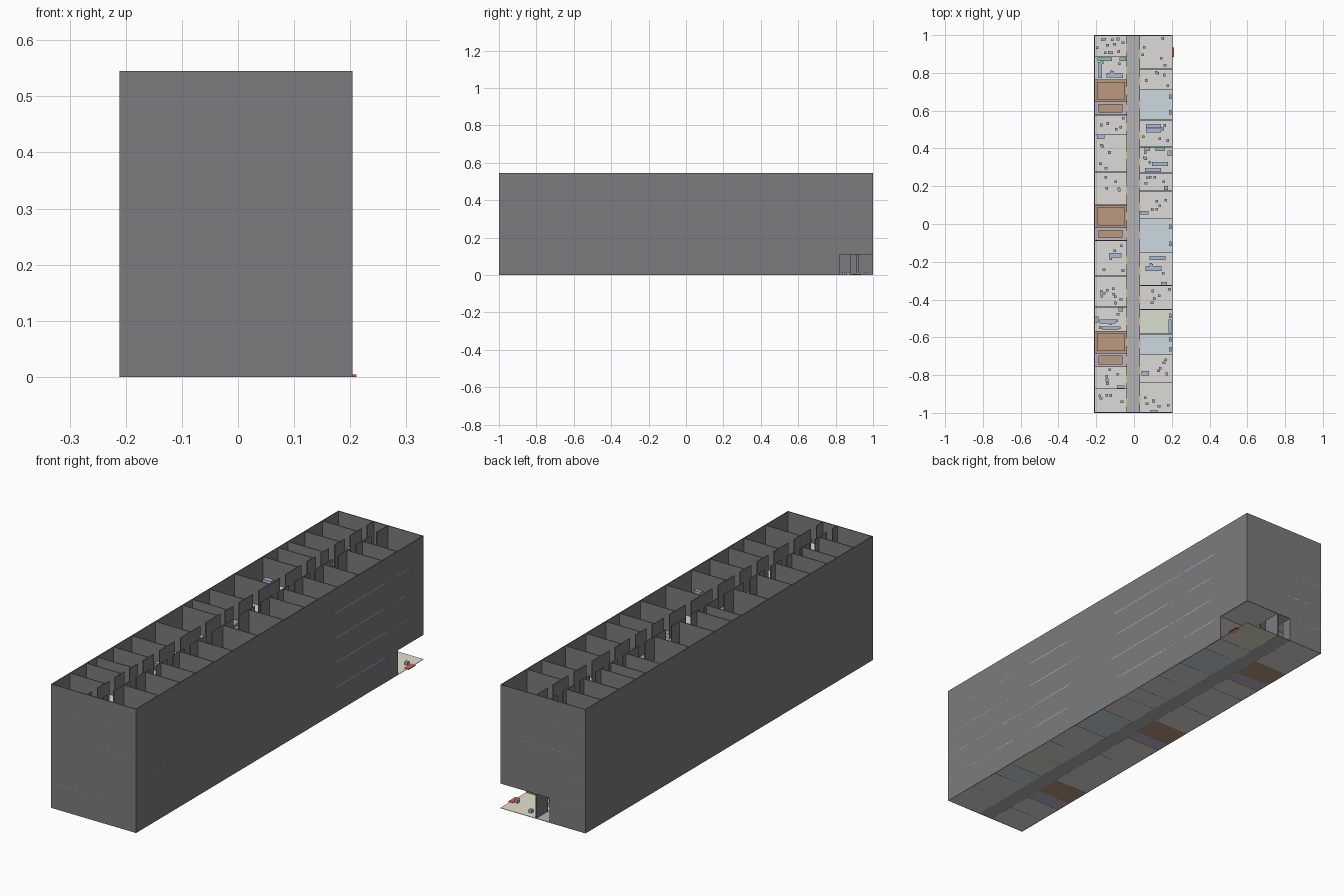
import bpy, bmesh, random
from mathutils import Matrix

if "Cube" in bpy.data.objects:
    bpy.data.objects.remove(bpy.data.objects["Cube"])

random.seed(4)
H, FLOORS = 0.109, 5
XL, XR = -0.211, 0.204          # outer faces
CL, CR = -0.038, 0.031          # corridor wall centres
T = 0.004                       # wall thickness
SLAB = 0.002
boxes = {}


def box(part, x0, x1, y0, y1, z0, z1):
    """Queue a box for the named part."""
    boxes.setdefault(part, []).append((x0, x1, y0, y1, z0, z1))


def build(part, color):
    bm = bmesh.new()
    for x0, x1, y0, y1, z0, z1 in boxes.get(part, []):
        m = Matrix.Translation(((x0 + x1) / 2, (y0 + y1) / 2, (z0 + z1) / 2))
        m = m @ Matrix.Diagonal((x1 - x0, y1 - y0, z1 - z0, 1))
        bmesh.ops.create_cube(bm, size=1, matrix=m)
    me = bpy.data.meshes.new(part)
    bm.to_mesh(me)
    bm.free()
    ob = bpy.data.objects.new(part, me)
    bpy.context.collection.objects.link(ob)
    mat = bpy.data.materials.new(part)
    mat.diffuse_color = (*color, 1)
    mat.use_nodes = True
    mat.node_tree.nodes["Principled BSDF"].inputs["Base Color"].default_value = mat.diffuse_color
    me.materials.append(mat)


# Room boundaries along y, from back to front
left_y = [1, .885, .764, .647, .577, .472, .275, .1, -.02, -.087,
          -.275, -.44, -.568, -.684, -.756, -.87, -1]
right_y = [1, .82, .714, .55, .408, .27, .175, .03, -.15,
           -.325, -.453, -.582, -.69, -.84, -1]
left_kind = {2: "stair", 3: "lift", 7: "stair", 8: "lift", 12: "stair", 13: "lift"}
right_kind = {2: "blue_floor", 7: "blue_floor", 10: "green_floor", 11: "blue_floor"}

# Outer shell, with the ground-floor entrance corner left open
top = H * FLOORS
box("outer_wall", XL, XL + T, -1, 1, 0, top)
box("outer_wall", XL, XR, -1, -1 + T, 0, top)
box("outer_wall", XR - T, XR, -1, .818, 0, top)
box("outer_wall", XR - T, XR, .818, 1, H, top)
box("outer_wall", XL, CL, 1 - T, 1, 0, top)
box("outer_wall", CL, XR, 1 - T, 1, H, top)

# Larger furniture: centre x, centre y, width, depth
desks = [(-.18, .815, .022, .085), (-.104, .788, .085, .025), (.104, .519, .08, .021),
         (.104, .495, .08, .021), (.138, .318, .085, .021), (.1, .285, .085, .021),
         (-.1, -.165, .065, .025), (.125, -.18, .085, .021), (.103, -.235, .085, .025),
         (-.14, -.515, .085, .021), (-.125, -.552, .085, .017), (.055, .06, .042, .02),
         (-.175, .46, .04, .02), (.105, -.992, .04, .014), (-.07, -.865, .04, .018),
         (.06, -.79, .04, .025), (.19, -.54, .016, .07)]
cabinets = [(-.155, .872, .075, .02), (-.06, .872, .035, .02), (.07, .398, .03, .024),
            (.14, .396, .05, .02), (.188, .375, .02, .03), (.17, .19, .022, .022),
            (-.07, -.453, .026, .02), (-.197, -.505, .018, .032), (.16, -.317, .032, .02)]

for f in range(FLOORS):
    z, zf = f * H, f * H + SLAB
    zt = z + H
    box("corridor_floor", CL, CR, -1, 1, z, zf)
    for ys, kinds, xa, xb, xc in ((left_y, left_kind, XL, CL, CL),
                                  (right_y, right_kind, CR, XR, CR)):
        for i, (y1, y0) in enumerate(zip(ys, ys[1:])):
            kind = kinds.get(i, "room_floor")
            mid = (y0 + y1) / 2 - .01 * (kind == "room_floor")
            gap = min(.02, (y1 - y0) * .25)
            # Corridor wall either side of the doorway, and its threshold
            box("corridor_wall", xc - T / 2, xc + T / 2, y0, mid - gap, z, zt)
            box("corridor_wall", xc - T / 2, xc + T / 2, mid + gap, y1, z, zt)
            box("door_threshold", xc - T, xc + T, mid - gap, mid + gap, zf, zf + .001)
            # Cross wall at the front of each room
            if i < len(ys) - 2:
                box("partition", xa, xb, y0 - T / 2, y0 + T / 2, z, zt)
            # Room floor and fixed blocks
            if kind == "stair":
                box("stair_floor", xa, xb, y0, y1, z, zf)
                box("stair_block", xa + .014, xb - .01, y0 + .012, y1 - .012, zf, zf + .012)
            elif kind == "lift":
                box("lift_floor", xa, xb, y0, y1, z, zf)
                box("stair_block", xa + .022, xb - .022, y0 + .013, y1 - .013, zf, zf + .012)
            elif f == 0 and xc == CR and i == 0:
                box("lobby_floor", xa, xb, y0, y1, z, zf)
            else:
                box(kind, xa, xb, y0, y1, z, zf)
            # Scattered small seats
            if kind == "room_floor":
                for _ in range(12 if xc == CL and i in (0, 10) else 5):
                    sx = random.uniform(xa + .015, xb - .015)
                    sy = random.uniform(y0 + .015, y1 - .015)
                    box("seat", sx - .007, sx + .007, sy - .007, sy + .007, zf, zf + .014)
            elif kind.endswith("floor"):
                for s in (.25, .75):
                    sy = y0 + (y1 - y0) * s
                    box("seat", xb - .018, xb - .006, sy - .012, sy + .012, zf, zf + .014)
    for x, y, w, d in desks:
        box("desk", x - w / 2, x + w / 2, y - d / 2, y + d / 2, zf, zf + .02)
    for x, y, w, d in cabinets:
        box("cabinet", x - w / 2, x + w / 2, y - d / 2, y + d / 2, zf, zf + .03)

# Red entrance mat at the open corner
box("entrance_mat", .19, .211, .885, .935, 0, .004)

colors = {
    "outer_wall": (.2, .2, .21), "corridor_wall": (.2, .2, .21), "partition": (.2, .2, .21),
    "corridor_floor": (.45, .45, .46), "room_floor": (.72, .71, .68),
    "lobby_floor": (.8, .76, .62), "blue_floor": (.6, .7, .75), "green_floor": (.68, .74, .62),
    "stair_floor": (.5, .33, .22), "stair_block": (.5, .33, .22), "lift_floor": (.5, .48, .6),
    "door_threshold": (.75, .5, .2), "seat": (.38, .45, .58), "desk": (.4, .5, .68),
    "cabinet": (.3, .55, .4), "entrance_mat": (.8, .1, .08),
}
for part, color in colors.items():
    build(part, color)
